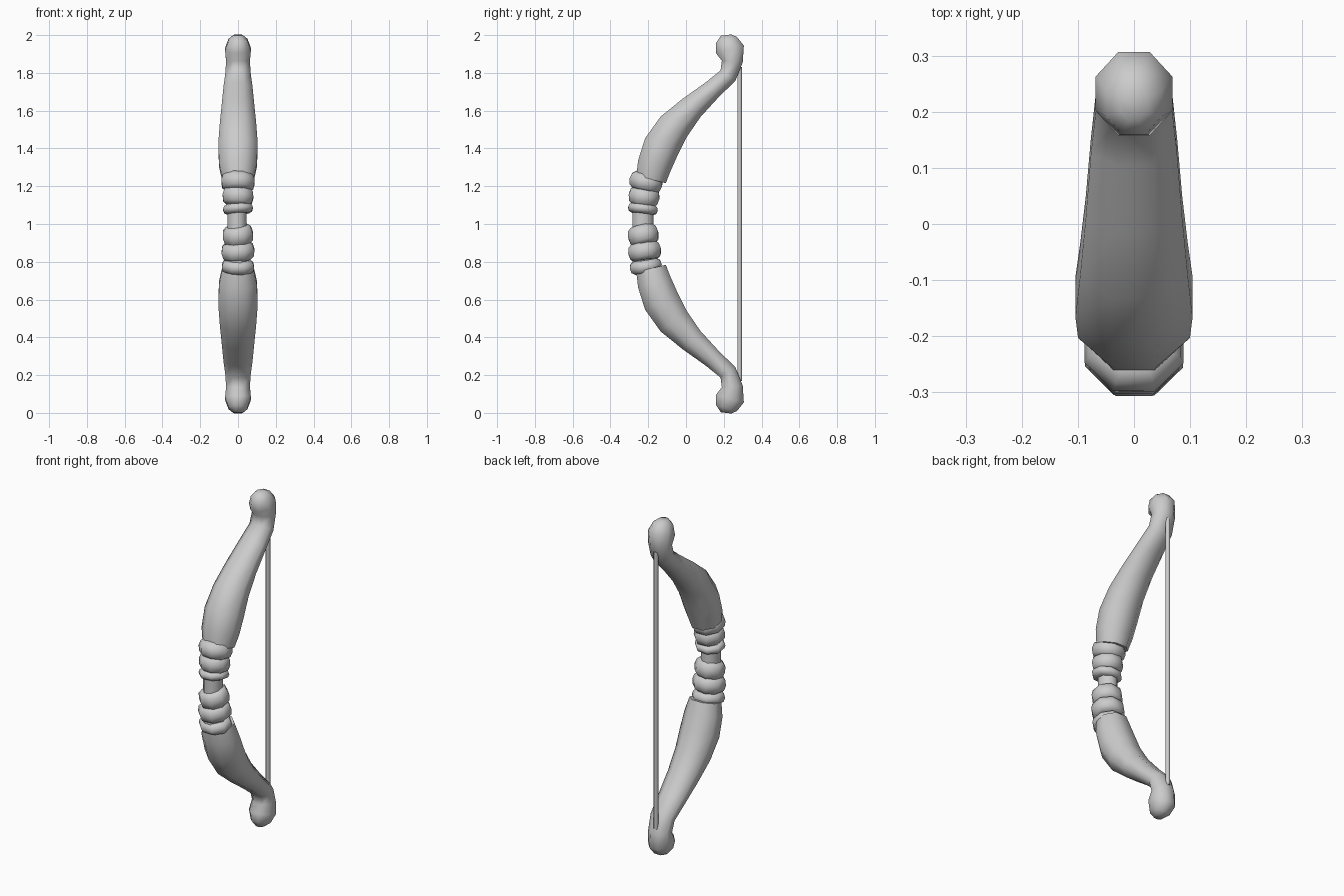
import bpy, bmesh, math
from mathutils import Vector, Matrix

cube = bpy.data.objects.get("Cube")
if cube:
    bpy.data.objects.remove(cube)

grey = bpy.data.materials.new("light grey")
grey.use_nodes = True
COLOUR = (0.6, 0.6, 0.6, 1)
grey.diffuse_color = COLOUR
grey.node_tree.nodes["Principled BSDF"].inputs["Base Color"].default_value = COLOUR


def loft(name, rings, angle=60):
    """Skin a list of rings (lists of points) and cap both ends."""
    bm = bmesh.new()
    loops = [[bm.verts.new(p) for p in ring] for ring in rings]
    n = len(loops[0])
    for a, b in zip(loops, loops[1:]):
        for i in range(n):
            j = (i + 1) % n
            bm.faces.new((a[i], a[j], b[j], b[i]))
    bm.faces.new(loops[0])
    bm.faces.new(loops[-1])
    bmesh.ops.recalc_face_normals(bm, faces=bm.faces)
    mesh = bpy.data.meshes.new(name)
    bm.to_mesh(mesh)
    bm.free()
    mesh.materials.append(grey)
    obj = bpy.data.objects.new(name, mesh)
    bpy.context.collection.objects.link(obj)
    bpy.ops.object.select_all(action='DESELECT')
    obj.select_set(True)
    bpy.context.view_layer.objects.active = obj
    bpy.ops.object.shade_smooth_by_angle(angle=math.radians(angle))
    return obj


def ring(centre, across, side, rx, rd, n=8):
    """Oval ring with flat front, spanned by two directions."""
    return [centre + across * rx * math.cos(t) + side * rd * math.sin(t)
            for t in ((i + 0.5) * math.tau / n for i in range(n))]


X = Vector((1, 0, 0))

# Limb stations: y, z, thickness radius, width radius
LIMB = [(-.185, 1.235, .087, .09), (-.167, 1.31, .098, .108), (-.13, 1.41, .105, .113),
        (-.065, 1.515, .095, .104), (.03, 1.615, .073, .093), (.14, 1.712, .056, .083),
        (.222, 1.785, .052, .073), (.245, 1.86, .06, .068), (.232, 1.925, .083, .074),
        (.215, 1.975, .062, .054), (.212, 2.0, .03, .026)]
for name, flip in (("upper_limb", 1), ("lower_limb", -1)):
    pts = [Vector((0, y, 1 + flip * (z - 1))) for y, z, _, _ in LIMB]
    rings = []
    for i, (p, (_, _, rd, rx)) in enumerate(zip(pts, LIMB)):
        along = (pts[min(i + 1, len(pts) - 1)] - pts[max(i - 1, 0)]).normalized()
        rings.append(ring(p, X, along.cross(X), rx, rd))
    loft(name, rings)

# Grip core
loft("grip", [ring(Vector((-.005, -.228, z)), X, Vector((0, 1, 0)), .054, .06)
              for z in (.78, 1.22)])

# Wrapped bands: z, half height, tilt about x, tilt about y, radius, y
BANDS = [(1.222, .046, -14, 2, .093, -.212), (1.146, .047, -8, 5, .086, -.222),
         (1.08, .026, -7, -4, .083, -.228), (.94, .05, 12, -9, .085, -.226),
         (.855, .047, 9, -5, .092, -.219), (.775, .035, 9, 2, .09, -.213)]
PROFILE = ((-1, .72), (-.65, .95), (0, 1.03), (.65, .95), (1, .72))
for k, (z, half, tx, ty, r, y) in enumerate(BANDS):
    tilt = Matrix.Rotation(math.radians(tx), 3, 'X') @ Matrix.Rotation(math.radians(ty), 3, 'Y')
    centre = Vector((0, y, z))
    rings = [ring(centre + tilt @ Vector((0, 0, h * half)), tilt @ X,
                  tilt @ Vector((0, 1, 0)), r * s, r * s) for h, s in PROFILE]
    loft("grip_band_%d" % (k + 1), rings)

# String
loft("string", [ring(Vector((0, .284, z)), X, Vector((0, 1, 0)), .013, .013)
                for z in (.17, 1.83)])
